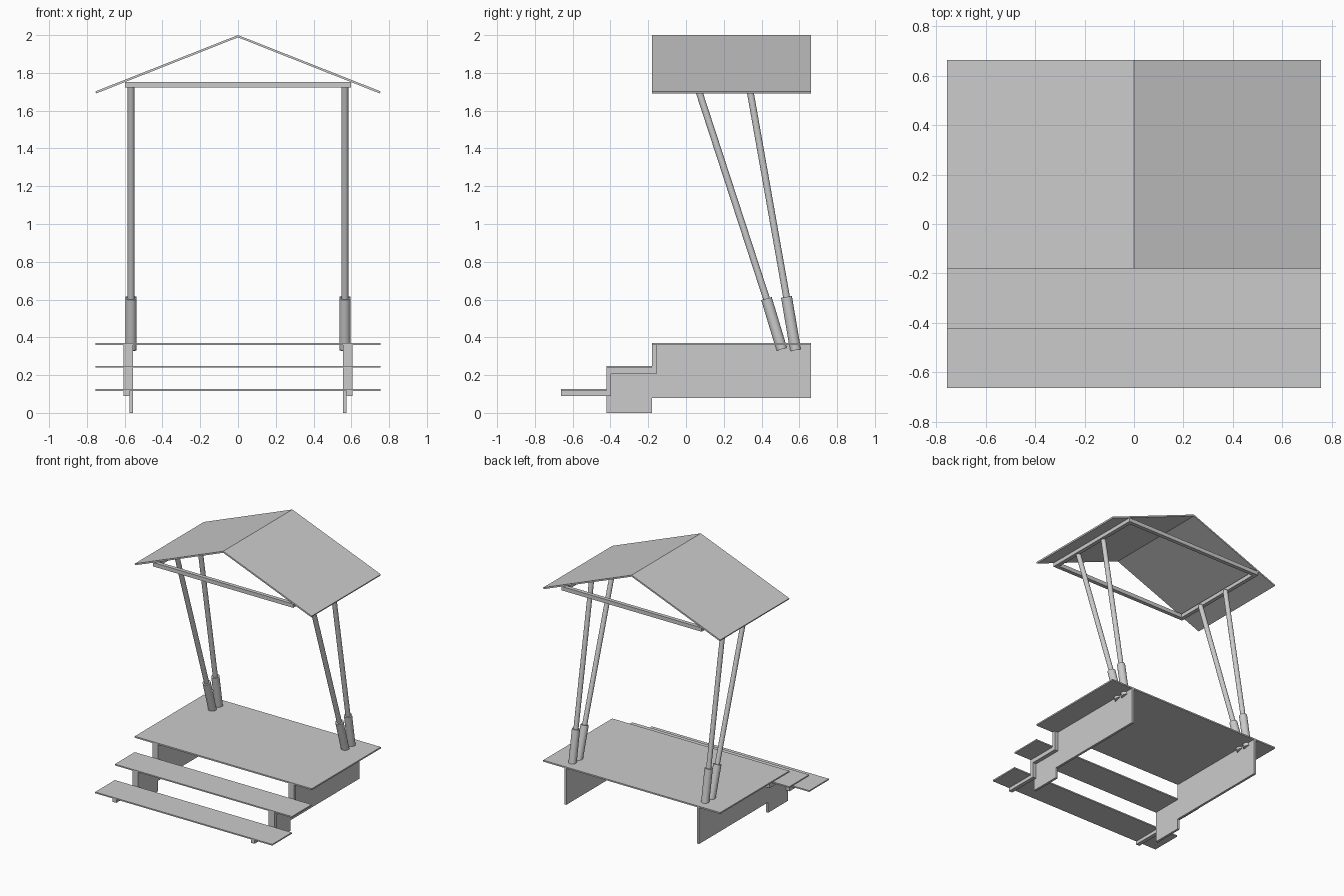
import bpy, bmesh
from mathutils import Vector

if "Cube" in bpy.data.objects:
    bpy.data.objects.remove(bpy.data.objects["Cube"])


def prism(name, pts, axis, a, b):
    """Extrude a 2D outline along an axis: 'X' takes (y, z), 'Y' takes (x, z)."""
    def place(p, d):
        return (d, p[0], p[1]) if axis == 'X' else (p[0], d, p[1])
    bm = bmesh.new()
    face = bm.faces.new([bm.verts.new(place(p, a)) for p in pts])
    ext = bmesh.ops.extrude_face_region(bm, geom=[face])
    verts = [g for g in ext['geom'] if isinstance(g, bmesh.types.BMVert)]
    bmesh.ops.translate(bm, verts=verts, vec=(b - a, 0, 0) if axis == 'X' else (0, b - a, 0))
    bmesh.ops.recalc_face_normals(bm, faces=bm.faces)
    me = bpy.data.meshes.new(name)
    bm.to_mesh(me)
    bm.free()
    ob = bpy.data.objects.new(name, me)
    bpy.context.collection.objects.link(ob)
    return ob


def box(name, x0, x1, y0, y1, z0, z1):
    return prism(name, [(x0, z0), (x1, z0), (x1, z1), (x0, z1)], 'Y', y0, y1)


def rod(name, p, q, r):
    p, q = Vector(p), Vector(q)
    bpy.ops.mesh.primitive_cylinder_add(vertices=24, radius=r, depth=(q - p).length,
                                        location=(p + q) / 2)
    ob = bpy.context.object
    ob.name = name
    ob.rotation_euler = (q - p).to_track_quat('Z', 'Y').to_euler()
    bpy.ops.object.shade_smooth_by_angle()


FRONT, BACK, W = -0.18, 0.662, 0.755

# Deck and two steps
box("deck", -W, W, FRONT, BACK, 0.36, 0.371)
box("upper_step", -W, W, -0.422, FRONT, 0.239, 0.249)
box("lower_step", -W, W, -0.662, -0.422, 0.116, 0.126)

# Gable roof sheet
prism("roof", [(-W, 1.702), (0, 2), (W, 1.702), (W - 0.004, 1.691),
               (0, 1.988), (-W + 0.004, 1.691)], 'Y', FRONT, BACK)

# Roof frame crossbeams
for name, y in (("front_beam", FRONT), ("back_beam", BACK - 0.03)):
    box(name, -0.597, 0.597, y, y + 0.03, 1.723, 1.753)

panel = [(-0.422, 0), (FRONT, 0), (FRONT, 0.08), (BACK, 0.08), (BACK, 0.36),
         (FRONT, 0.36), (FRONT, 0.239), (-0.422, 0.239)]
strip = [(-0.662, 0.09), (-0.397, 0.09), (-0.397, 0.207), (-0.155, 0.207), (-0.155, 0.36),
         (FRONT, 0.36), (FRONT, 0.239), (-0.422, 0.239), (-0.422, 0.116), (-0.662, 0.116)]

for side, s in (("left", -1), ("right", 1)):
    # Side panel with stepped bracket on its outer face
    prism(side + "_side_panel", panel, 'X', s * 0.557, s * 0.575)
    prism(side + "_step_bracket", strip, 'X', s * 0.575, s * 0.605)
    # Roof side beam
    x0, x1 = sorted((s * 0.567, s * 0.597))
    box(side + "_roof_beam", x0, x1, FRONT + 0.03, BACK - 0.03, 1.723, 1.753)
    # Leaning posts in thicker sleeves
    for name, foot, mid, top in (("front", (0.507, 0.337), (0.426, 0.605), (0.06, 1.728)),
                                 ("back", (0.58, 0.332), (0.532, 0.614), (0.335, 1.728))):
        x = s * 0.566
        rod(f"{side}_{name}_sleeve", (x, *foot), (x, *mid), 0.029)
        rod(f"{side}_{name}_post", (x, *mid), (x, *top), 0.018)
